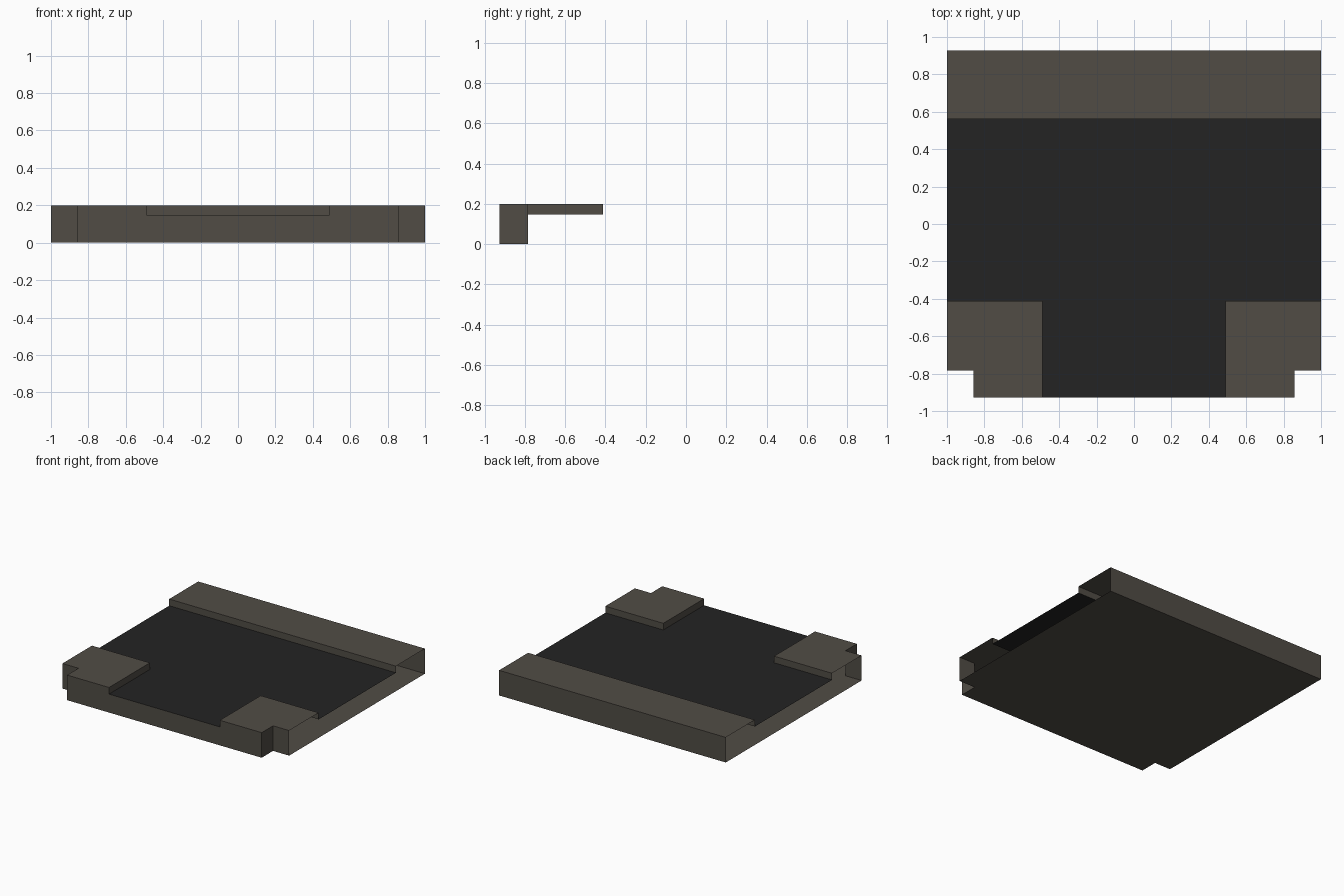
import bpy

if "Cube" in bpy.data.objects:
    bpy.data.objects.remove(bpy.data.objects["Cube"])

DECK, TOP = 0.147, 0.2      # heights of the dark deck and raised parts
FRONT, BACK = -0.927, 0.927
NOTCH_X, NOTCH_Y = 0.858, -0.784
PAD_X, PAD_Y, BAR_Y = 0.489, -0.412, 0.561


def material(name, colour):
    m = bpy.data.materials.new(name)
    m.diffuse_color = (*colour, 1)
    m.use_nodes = True
    m.node_tree.nodes["Principled BSDF"].inputs["Base Color"].default_value = m.diffuse_color
    return m


brown = material("warm grey brown", (0.082, 0.073, 0.060))
black = material("soft black", (0.0168, 0.0168, 0.0168))


def build(name, mat, caps=(), walls=()):
    """caps: (outline, z, faces_up); walls: (open path, z0, z1), outside on the right."""
    verts, faces = [], []

    def face(points):
        start = len(verts)
        verts.extend(points)
        faces.append(range(start, len(verts)))

    for outline, z, up in caps:
        pts = [(x, y, z) for x, y in outline]
        face(pts if up else pts[::-1])
    for path, z0, z1 in walls:
        for a, b in zip(path, path[1:]):
            face([(*a, z0), (*b, z0), (*b, z1), (*a, z1)])
    mesh = bpy.data.meshes.new(name)
    mesh.from_pydata(verts, [], [list(f) for f in faces])
    mesh.materials.append(mat)
    obj = bpy.data.objects.new(name, mesh)
    bpy.context.collection.objects.link(obj)


def mirror(path):
    return [(-x, y) for x, y in reversed(path)]


# Notched front edge, running left to right
half = [(NOTCH_X, FRONT), (NOTCH_X, NOTCH_Y), (1, NOTCH_Y)]
front_path = mirror(half) + half
back_path = [(1, BACK), (-1, BACK)]

# Base sheet with front wall; the left and right ends stay open
build("base_floor", brown, caps=[(front_path + back_path, 0, False)])
build("front_wall", brown, walls=[(front_path, 0, DECK)])

# Dark T-shaped deck between the raised parts
half_deck = [(PAD_X, FRONT), (PAD_X, PAD_Y), (1, PAD_Y), (1, BAR_Y)]
build("dark_deck", black, caps=[(mirror(half_deck) + half_deck, DECK, True)])

# Raised front corner pads, open at the outer side
pad = [(1, PAD_Y), (PAD_X, PAD_Y)] + [(PAD_X, FRONT)] + half
for name, path in (("right_pad", pad), ("left_pad", mirror(pad))):
    build(name, brown, caps=[(path, TOP, True)], walls=[(path, DECK, TOP)])

# Raised bar along the back, open at both ends
bar_front = [(-1, BAR_Y), (1, BAR_Y)]
build("back_bar", brown, caps=[(bar_front + back_path, TOP, True)],
      walls=[(bar_front, DECK, TOP), (back_path, 0, TOP)])
